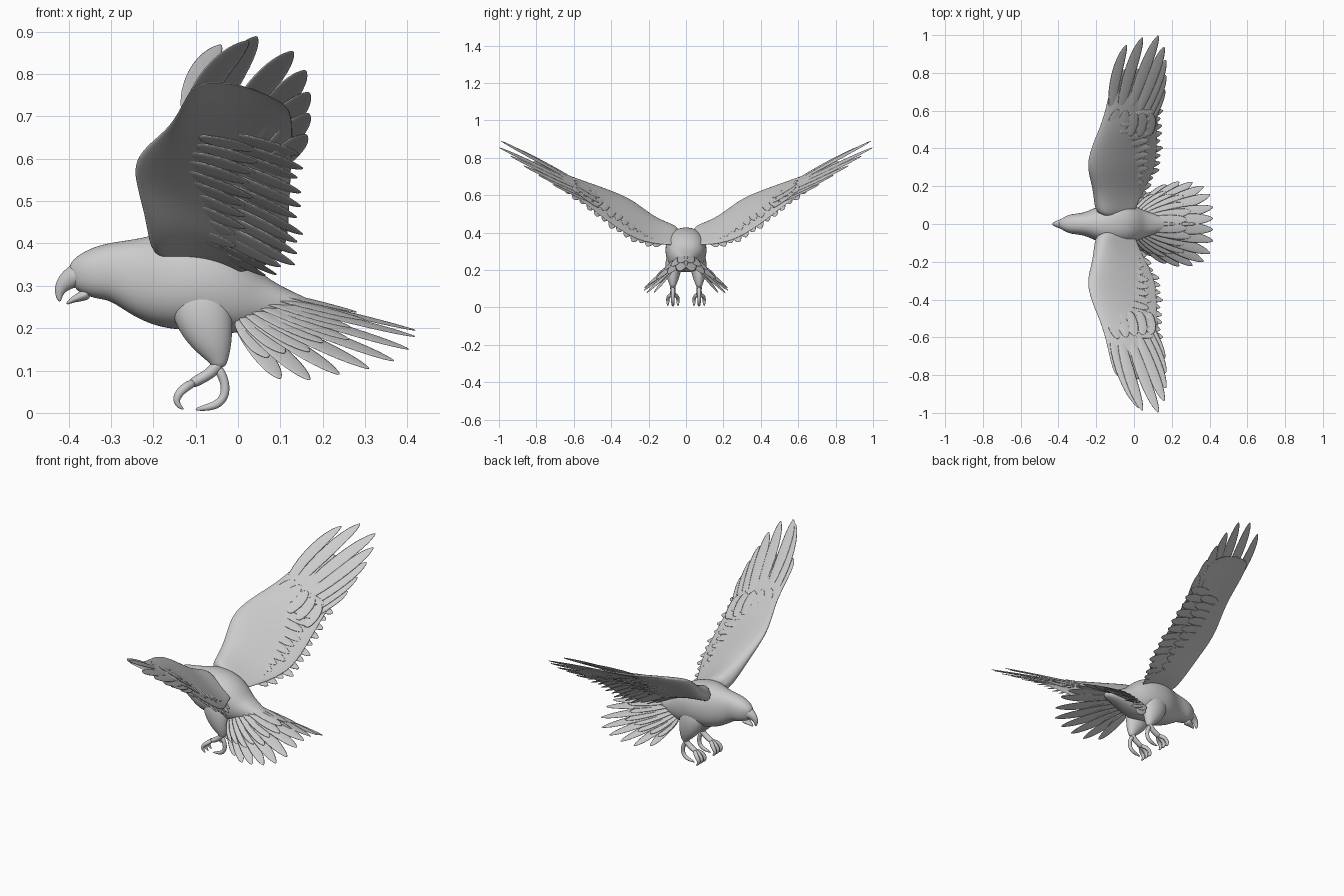
import bpy, bmesh, math
from mathutils import Vector as V

if "Cube" in bpy.data.objects:
    bpy.data.objects.remove(bpy.data.objects["Cube"])


def make(name, lofts, sub=2):
    """One smooth object from a list of lofts; each loft is a list of rings."""
    bm = bmesh.new()
    for rings in lofts:
        vs = [[bm.verts.new(p) for p in r] for r in rings]
        n = len(vs[0])
        for a, b in zip(vs, vs[1:]):
            for i in range(n):
                bm.faces.new((a[i], a[(i + 1) % n], b[(i + 1) % n], b[i]))
        bm.faces.new(vs[0][::-1])
        bm.faces.new(vs[-1])
    bmesh.ops.recalc_face_normals(bm, faces=bm.faces)
    for f in bm.faces:
        f.smooth = True
    me = bpy.data.meshes.new(name)
    bm.to_mesh(me)
    bm.free()
    ob = bpy.data.objects.new(name, me)
    bpy.context.collection.objects.link(ob)
    ob.modifiers.new("smooth", 'SUBSURF').levels = sub
    ob.modifiers["smooth"].render_levels = sub
    return ob


def tube(pts, n=12, power=1.0):
    """Elliptical rings along a path of (x, y, z, side radius, up radius)."""
    rings = []
    for i, p in enumerate(pts):
        c = V(p[:3])
        t = (V(pts[min(i + 1, len(pts) - 1)][:3]) - V(pts[max(i - 1, 0)][:3])).normalized()
        up = t.cross(V((0, 1, 0))).normalized()
        side = up.cross(t)
        ring = []
        for k in range(n):
            a = 2 * math.pi * k / n
            ca, sa = math.cos(a), math.sin(a)
            ring.append(c + side * p[3] * math.copysign(abs(ca) ** power, ca)
                        + up * p[4] * math.copysign(abs(sa) ** power, sa))
        rings.append(ring)
    return rings


def feather(root, tip, normal, w, bow=0.0, th=0.004):
    """Thin pointed blade; bow bends it sideways."""
    root, tip = V(root), V(tip)
    d = (tip - root).normalized()
    side = V(normal).cross(d).normalized()
    nor = d.cross(side)
    rings = []
    for t, k in ((0, .5), (.2, .85), (.45, 1), (.7, .95), (.86, .7), (.95, .4), (1, .08)):
        c = root.lerp(tip, t) + side * bow * 4 * t * (1 - t)
        h = th * (1 - .6 * t)
        rings.append([c + side * w * k * a + nor * h * b for a, b in
                      ((1, -.3), (.5, .7), (0, 1), (-.5, .7), (-1, -.3), (-.5, -1), (0, -.8), (.5, -1))])
    return rings


# body, neck and head: (x, top, bottom, half width)
prof = [(-.395, .345, .29, .018), (-.375, .37, .279, .035), (-.345, .388, .268, .050),
        (-.31, .402, .266, .056), (-.27, .410, .25, .060), (-.225, .42, .221, .078),
        (-.18, .430, .201, .100), (-.13, .432, .193, .112), (-.06, .415, .19, .113),
        (0, .365, .175, .098), (.05, .325, .195, .075), (.12, .288, .215, .05), (.2, .255, .228, .02)]
make("body", [tube([(x, 0, (a + b) / 2, r, (a - b) / 2) for x, a, b, r in prof], 16, .88)])

# beak
make("upper_beak", [tube([(-.365, 0, .328, .036, .036), (-.395, 0, .320, .024, .027),
                          (-.415, 0, .302, .015, .020), (-.424, 0, .282, .009, .011),
                          (-.421, 0, .262, .003, .004)], 10)])
make("lower_beak", [tube([(-.35, 0, .284, .032, .018), (-.375, 0, .273, .020, .011),
                          (-.393, 0, .266, .012, .007), (-.405, 0, .257, .004, .003)], 10)])

# wing sections: y, leading x z, trailing x z, half thickness
WING = [(.04, -.20, .395, .00, .33, .045), (.11, -.212, .425, .02, .335, .043),
        (.19, -.222, .475, .06, .342, .034), (.27, -.245, .550, .10, .368, .026),
        (.33, -.250, .590, .118, .400, .022), (.42, -.225, .628, .122, .460, .017),
        (.52, -.180, .663, .125, .540, .013), (.62, -.150, .698, .128, .612, .009),
        (.74, -.125, .748, .130, .685, .006), (.83, -.095, .793, .120, .742, .004)]


def wing_point(y, u, lift=0.0):
    """Point on the wing at span y and chord fraction u, lifted off the surface."""
    i = max(k for k in range(len(WING) - 1) if WING[k][0] <= y)
    a, b = WING[i], WING[i + 1]
    f = (y - a[0]) / (b[0] - a[0])
    s = [p + (q - p) * f for p, q in zip(a, b)]
    lead, trail = V((s[1], y, s[2])), V((s[3], y, s[4]))
    span = V((0, b[0] - a[0], (b[2] - a[2] + b[4] - a[4]) / 2))
    nor = (trail - lead).cross(span).normalized()
    return lead.lerp(trail, u) + nor * (.06 * u * (1 - u) + lift), s[5], nor


CHORD = [(0, 0), (.04, .65), (.14, 1), (.34, .8), (.6, .4), (.85, .18), (1, .1)]


def wing_ring(y):
    th = wing_point(y, 0)[1]
    top = [wing_point(y, u, k * th)[0] for u, k in CHORD]
    return top + [wing_point(y, u, -k * th)[0] for u, k in CHORD[:0:-1]]


def wing_row(n, y0, y1, u0, u1, sweep, w, lift):
    """Row of overlapping feathers pointing to the trailing edge."""
    out = []
    for i in range(n):
        y = y0 + (y1 - y0) * i / (n - 1)
        wob = .025 * math.sin(i * 2.4)
        root = wing_point(y, u0, lift)
        tip = wing_point(y + sweep, u1 + wob, lift)[0]
        out.append(feather(root[0], tip, root[2], w))
    return out


def flip(lofts, s):
    return [[[V((p.x, p.y * s, p.z)) for p in r] for r in l] for l in lofts]


for s, side in ((1, "left"), (-1, "right")):
    make(side + "_wing_arm", flip([[wing_ring(w[0]) for w in WING]], s))

    # primaries: tip x y z, root span, root chord, half width, bow
    lead_tip = (-.04, .95, .87) if s > 0 else (.025, .975, .88)
    prim = [(lead_tip, .60, .13, .036, -.02), ((.045, .99, .89), .60, .28, .040, -.012),
            ((.13, 1.0, .855), .60, .46, .040, -.008), ((.16, .94, .81), .58, .60, .040, 0),
            ((.168, .87, .758), .56, .70, .040, 0), ((.168, .79, .708), .53, .76, .036, 0),
            ((.162, .715, .658), .50, .78, .034, 0)]
    nor = (.04, -.062, .124)
    make(side + "_primary_feathers",
         flip([feather(wing_point(y, u)[0], t, nor, w, -b) for t, y, u, w, b in prim], s), 1)

    # secondaries and coverts
    make(side + "_secondary_feathers", flip(wing_row(13, .13, .60, .5, 1.08, .035, .034, -.002), s), 1)
    make(side + "_upper_coverts", flip(wing_row(12, .16, .57, .32, .88, .03, .032, .008), s), 1)
    make(side + "_under_coverts", flip(wing_row(11, .15, .56, .25, .72, .03, .032, -.010), s), 1)
    # step where the arm feathers overlap the hand
    hand = [feather(wing_point(.47, u, .006)[0], wing_point(.625 - .04 * u, u + .02, .009)[0], nor, .04)
            for u in (.2, .36, .52, .68, .84)]
    make(side + "_hand_coverts", flip(hand, s), 1)

    # legs
    make(side + "_thigh", flip([tube([(-.10, .062, .30, .035, .06), (-.088, .066, .25, .046, .075),
                                      (-.072, .068, .20, .044, .066), (-.055, .07, .155, .033, .045),
                                      (-.045, .07, .125, .020, .025), (-.045, .07, .105, .013, .015)])], s))
    make(side + "_shank", flip([tube([(-.04, .07, .13, .016, .016), (-.055, .07, .10, .016, .016),
                                      (-.085, .07, .082, .015, .014), (-.115, .07, .066, .019, .014)], 8)], s))
    toes = [tube([(-.10, .07, .074, .012, .012), (-.13, y, .058, .011, .012),
                  (-.147, y, .036, .010, .011), (-.143, y, .018, .007, .008),
                  (-.128, y, .008, .002, .002)], 8) for y in (.043, .07, .097)]
    toes.append(tube([(-.05, .07, .11, .013, .013), (-.032, .07, .08, .011, .012),
                      (-.028, .07, .045, .011, .012), (-.045, .07, .020, .010, .012),
                      (-.075, .07, .012, .008, .009), (-.102, .07, .008, .002, .003)], 8))
    make(side + "_foot", flip(toes, s))

    # tail fan
    tips = [(.42, .03, .195), (.42, .09, .18), (.405, .155, .15), (.37, .20, .122),
            (.31, .222, .104), (.24, .225, .090), (.17, .21, .077), (.10, .17, .080)]
    tail, cover = [], []
    for i, t in enumerate(tips):
        f = i / 7
        root = V((.05 - .05 * f, .012 + .05 * f, .285 - .07 * f))
        n = V((.22, .15 + .5 * f, .9))
        tail.append(feather(root, t, n, .042 - .008 * f))
        up = n.normalized() * .009
        cover.append(feather(root + up, root.lerp(V(t), .62 + .06 * (i % 2)) + up, n, .036))
    make(side + "_tail_feathers", flip(tail, s), 1)
    make(side + "_tail_coverts", flip(cover, s), 1)
